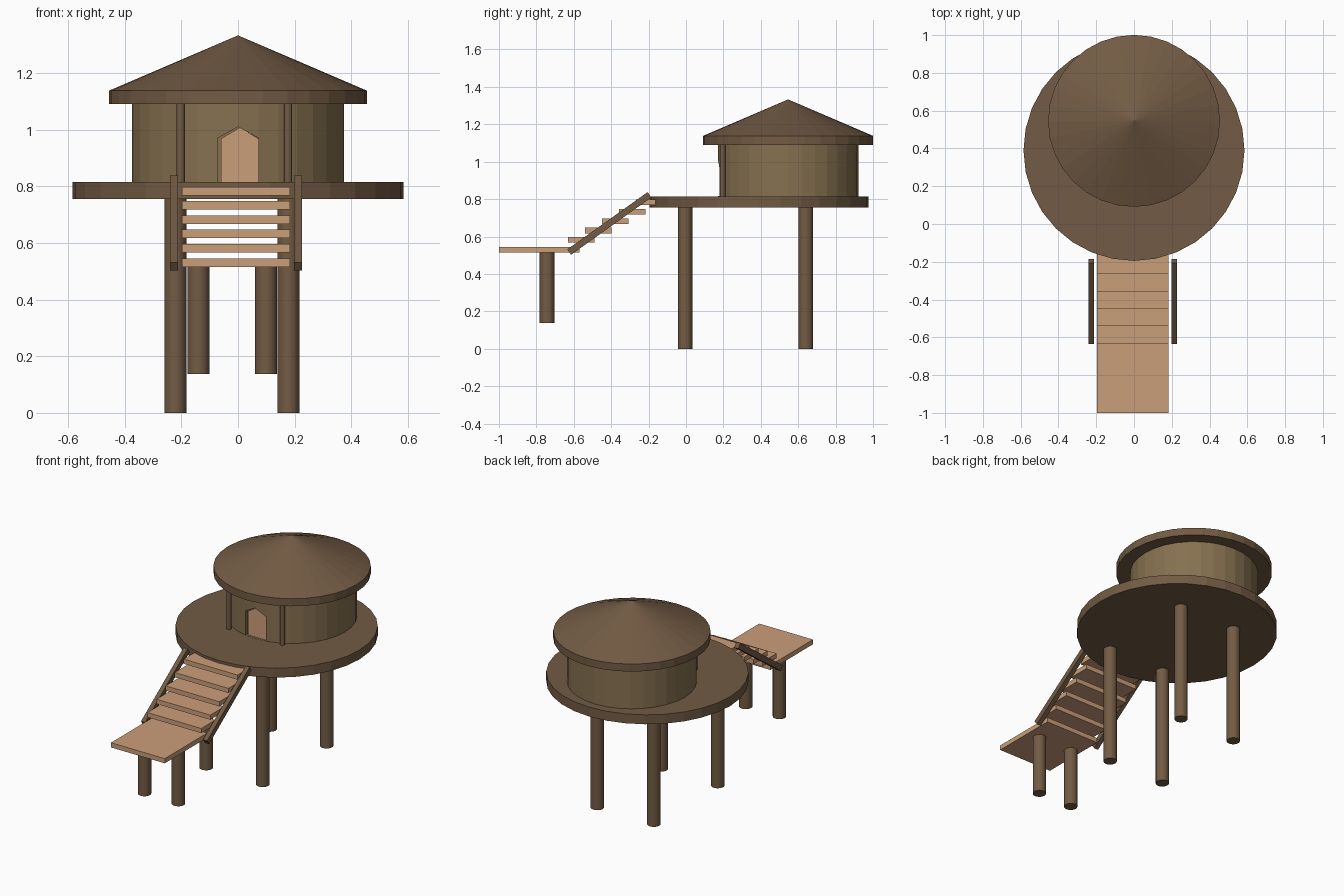
import bpy, bmesh, math
from mathutils import Matrix

if "Cube" in bpy.data.objects:
    bpy.data.objects.remove(bpy.data.objects["Cube"])


def material(name, rgb):
    m = bpy.data.materials.new(name)
    m.diffuse_color = (*rgb, 1)
    m.use_nodes = True
    m.node_tree.nodes["Principled BSDF"].inputs["Base Color"].default_value = m.diffuse_color
    return m


DARK = material("dark_wood", (0.17, 0.105, 0.058))
WALL = material("wall_wood", (0.24, 0.165, 0.08))
PALE = material("pale_wood", (0.60, 0.345, 0.195))


def finish(name, bm, mat):
    bmesh.ops.recalc_face_normals(bm, faces=bm.faces)
    me = bpy.data.meshes.new(name)
    bm.to_mesh(me)
    bm.free()
    me.materials.append(mat)
    ob = bpy.data.objects.new(name, me)
    bpy.context.collection.objects.link(ob)
    return ob


def cylinder(name, x, y, r, z0, z1, mat, sides=32):
    bm = bmesh.new()
    bmesh.ops.create_cone(bm, cap_ends=True, segments=sides, radius1=r, radius2=r,
                          depth=z1 - z0,
                          matrix=Matrix.Translation((x, y, (z0 + z1) / 2)))
    return finish(name, bm, mat)


def box(name, xs, ys, zs, mat, tilt=0):
    c = [(a + b) / 2 for a, b in (xs, ys, zs)]
    s = [b - a for a, b in (xs, ys, zs)]
    bm = bmesh.new()
    bmesh.ops.create_cube(bm, size=1, matrix=Matrix.Translation(c)
                          @ Matrix.Rotation(tilt, 4, 'X') @ Matrix.Diagonal((*s, 1)))
    return finish(name, bm, mat)


def door_prism(name, x0, x1, top, y0, y1, mat):
    # pointed-top door outline extruded along y
    mid, shoulder = (x0 + x1) / 2, top - 0.04
    bm = bmesh.new()
    face = bm.faces.new([bm.verts.new((x, y0, z)) for x, z in
                         ((x0, 0.816), (x1, 0.816), (x1, shoulder), (mid, top), (x0, shoulder))])
    ext = bmesh.ops.extrude_face_region(bm, geom=[face])["geom"]
    bmesh.ops.translate(bm, vec=(0, y1 - y0, 0),
                        verts=[v for v in ext if isinstance(v, bmesh.types.BMVert)])
    return finish(name, bm, mat)


# Deck and its four stilts
cylinder("deck", 0, 0.39, 0.585, 0.755, 0.815, DARK)
for x, side in ((-0.221, "left"), (0.178, "right")):
    cylinder(f"front_{side}_stilt", x, -0.005, 0.039, 0, 0.76, DARK)
    cylinder(f"back_{side}_stilt", x, 0.64, 0.039, 0, 0.76, DARK)

# Round hut wall with recessed doorway
HY = 0.546
wall = cylinder("hut_wall", 0, HY, 0.375, 0.812, 1.095, WALL)
cutter = door_prism("door_cutter", -0.072, 0.073, 1.01, 0.1, 0.2, DARK)
cut = wall.modifiers.new("doorway", 'BOOLEAN')
cut.operation, cut.solver, cut.object = 'DIFFERENCE', 'EXACT', cutter
bpy.context.view_layer.objects.active = wall
bpy.ops.object.modifier_apply(modifier="doorway")
bpy.data.objects.remove(cutter)
door_prism("door", -0.060, 0.073, 1.008, 0.188, 0.201, PALE)

# Porch posts either side of the door
for x, side in ((-0.202, "left"), (0.177, "right")):
    cylinder(f"{side}_porch_post", x, 0.196, 0.0145, 0.812, 1.095, DARK, 16)

# Roof: rim band plus cone, as one closed shape
bm = bmesh.new()
rings = [[bm.verts.new((0.455 * math.sin(i * math.tau / 32),
                        HY + 0.455 * math.cos(i * math.tau / 32), z))
          for i in range(32)] for z in (1.09, 1.138)]
apex = bm.verts.new((0, HY, 1.333))
bm.faces.new(rings[0])
for i in range(32):
    j = (i + 1) % 32
    bm.faces.new((rings[0][i], rings[0][j], rings[1][j], rings[1][i]))
    bm.faces.new((rings[1][i], rings[1][j], apex))
finish("roof", bm, DARK)

# Landing with two short stilts
SX = (-0.197, 0.183)
box("landing", SX, (-1.0, -0.57), (0.515, 0.545), PALE)
for x, side in ((-0.140, "left"), (0.099, "right")):
    cylinder(f"landing_{side}_stilt", x, -0.743, 0.039, 0.138, 0.518, DARK)

# Stair treads
for i in range(5):
    y, z = -0.632 + 0.0915 * i, 0.567 + 0.0503 * i
    box(f"tread_{i + 1}", SX, (y, y + 0.142), (z, z + 0.03), PALE)

# Sloping side rails
for x, side in ((-0.226, "left"), (0.212, "right")):
    box(f"{side}_stair_rail", (x - 0.0145, x + 0.0145), (-0.41 - 0.264, -0.41 + 0.264),
        (0.6525, 0.6875), DARK, math.radians(35.5))
